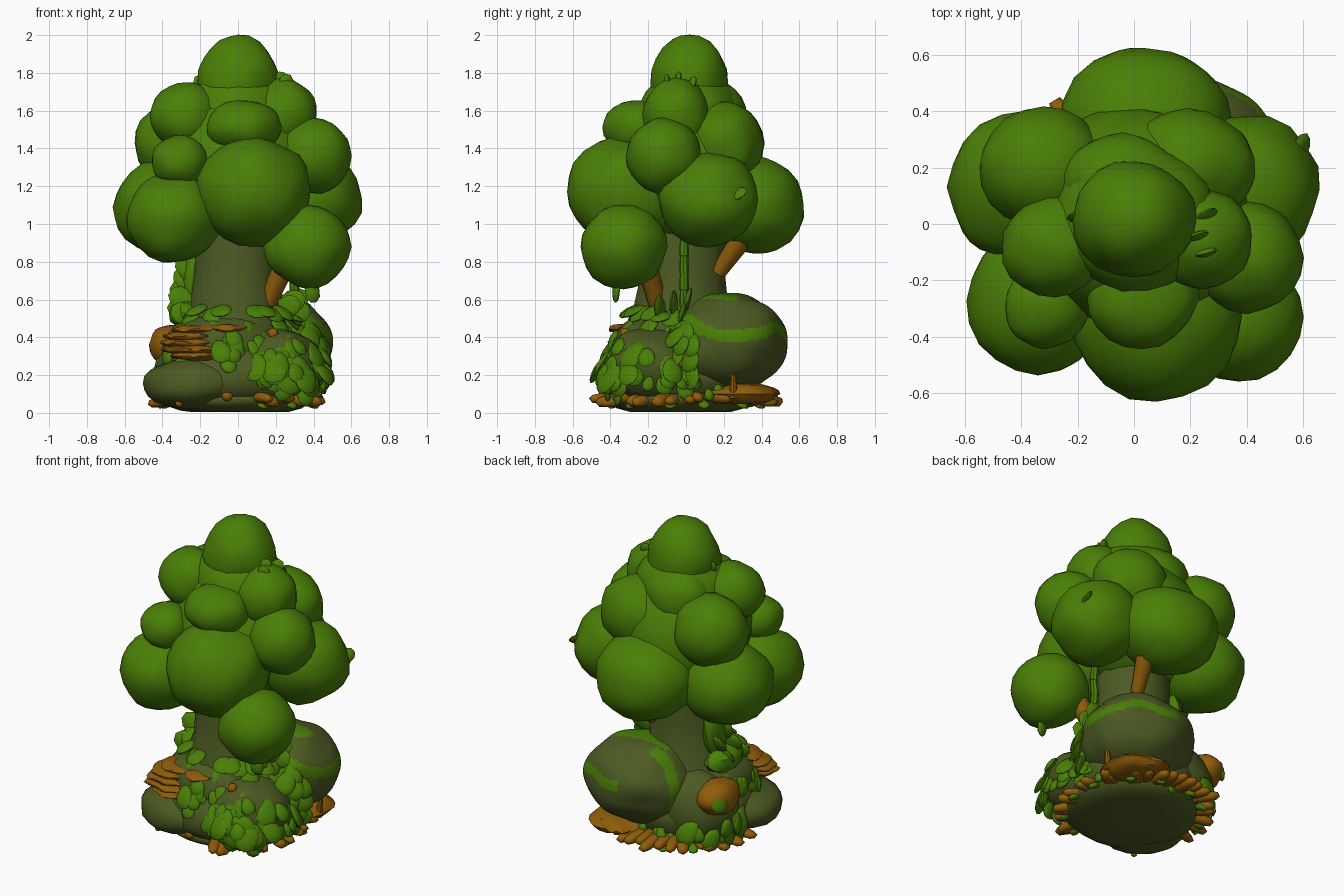
import bpy, bmesh, math, random
from mathutils import Vector, Matrix, noise
from mathutils.bvhtree import BVHTree

if "Cube" in bpy.data.objects:
    bpy.data.objects.remove(bpy.data.objects["Cube"])

random.seed(4)


def material(name, rgb):
    m = bpy.data.materials.new(name)
    m.diffuse_color = (*rgb, 1)
    m.use_nodes = True
    m.node_tree.nodes["Principled BSDF"].inputs["Base Color"].default_value = m.diffuse_color
    return m


GREEN = material("leaf green", (0.068, 0.212, 0.002))
OLIVE = material("mossy olive", (0.072, 0.101, 0.016))
ORANGE = material("fungus orange", (0.275, 0.108, 0.003))


def finish(name, bm, *mats, angle=40):
    """Turn a bmesh into a smooth shaded object."""
    bmesh.ops.recalc_face_normals(bm, faces=bm.faces)
    me = bpy.data.meshes.new(name)
    bm.to_mesh(me)
    bm.free()
    ob = bpy.data.objects.new(name, me)
    bpy.context.collection.objects.link(ob)
    for m in mats:
        me.materials.append(m)
    bpy.ops.object.select_all(action='DESELECT')
    bpy.context.view_layer.objects.active = ob
    ob.select_set(True)
    bpy.ops.object.shade_smooth_by_angle(angle=math.radians(angle))
    return ob


def blob(bm, c, r, sub=3, rough=0.05, floor=0.0):
    """Lumpy ellipsoid, flattened where it meets the floor."""
    c, r = Vector(c), Vector(r)
    for v in bmesh.ops.create_icosphere(bm, subdivisions=sub, radius=1)["verts"]:
        d = v.co.copy()
        k = 1 + rough * noise.noise(d * 1.6 + c * 9)
        v.co = Vector(c[i] + d[i] * r[i] * k for i in range(3))
        v.co.z = max(v.co.z, floor)


def frame(pos, along, normal):
    """Matrix with x along a direction and z near a normal."""
    x = Vector(along).normalized()
    y = Vector(normal).cross(x).normalized()
    z = x.cross(y)
    return Matrix.Translation(pos) @ Matrix((x, y, z)).transposed().to_4x4()


def leaf(bm, pos, along, normal, length, width, thick=0.018):
    """Plump pointed leaf starting at pos."""
    m = frame(pos, along, normal)
    for v in bmesh.ops.create_icosphere(bm, subdivisions=2, radius=1)["verts"]:
        t = (v.co.x + 1) / 2
        w = width * (0.75 + 0.5 * t)
        v.co = m @ Vector((t * length, v.co.y * w,
                           v.co.z * thick - 0.12 * length * t * t))
        v.co.z = max(v.co.z, 0.01)


def limb(bm, a, b, r1, r2, sides=8):
    """Tapered branch between two points."""
    a, b = Vector(a), Vector(b)
    m = frame((a + b) / 2, b - a, (0.13, 0.2, 1)) @ Matrix.Rotation(math.pi / 2, 4, 'Y')
    bmesh.ops.create_cone(bm, cap_ends=True, segments=sides, radius1=r1, radius2=r2,
                          depth=(b - a).length, matrix=m)


def root(bm, a, b, r):
    """Plump round-ended root between two points."""
    a, b = Vector(a), Vector(b)
    m = frame((a + b) / 2, b - a, (0.13, 0.2, 1))
    for v in bmesh.ops.create_icosphere(bm, subdivisions=2, radius=1)["verts"]:
        s = v.co.x
        k = max(1 - s * s, .04) ** -.25
        v.co = m @ Vector((s * (b - a).length / 2, v.co.y * r * k, v.co.z * r * k * .8))
        v.co.z = max(v.co.z, 0)


def polar(deg, r, z):
    a = math.radians(deg)
    return Vector((r * math.cos(a), r * math.sin(a), z))


# Canopy: overlapping round foliage clumps (x, y, z, rx, ry, rz)
clumps = {
    "canopy_core": (0, 0.02, 1.30, .41, .39, .42),
    "canopy_neck": (0, 0.02, 1.58, .29, .26, .24),
    "canopy_front": (.08, -.32, 1.17, .31, .31, .29),
    "canopy_low_front_right": (.37, -.33, .88, .23, .23, .22),
    "canopy_low_front_left": (-.34, -.27, 1.03, .25, .26, .24),
    "canopy_left": (-.38, .13, 1.09, .28, .27, .25),
    "canopy_right": (.39, .12, 1.13, .27, .27, .25),
    "canopy_back": (.04, .36, 1.10, .31, .27, .26),
    "canopy_mid_right": (.40, -.12, 1.36, .20, .20, .20),
    "canopy_mid_left": (-.32, .20, 1.43, .23, .21, .22),
    "canopy_mid_small": (-.31, -.29, 1.33, .15, .15, .14),
    "canopy_mid_front": (.03, -.26, 1.51, .20, .18, .15),
    "canopy_mid_back": (.19, .20, 1.42, .24, .21, .22),
    "canopy_upper_left": (-.28, -.08, 1.57, .19, .18, .18),
    "canopy_upper_right": (.24, -.05, 1.58, .18, .18, .19),
    "canopy_upper_back": (-.04, .14, 1.57, .22, .18, .2),
    "canopy_top": (0, .02, 1.75, .22, .21, .25),
}
for name, c in clumps.items():
    bm = bmesh.new()
    blob(bm, c[:3], c[3:], rough=0.08)
    finish(name, bm, GREEN)

# Small leaf tips poking out of the canopy
bm = bmesh.new()
for p, d in [((-.16, .02, 1.66), (-.4, 0, 1)), ((.21, -.05, 1.67), (.2, 0, 1)),
             ((.23, -.09, 1.66), (.3, -.2, 1)), ((.22, 0, 1.66), (.5, .3, 1)),
             ((.57, .2, 1.12), (.3, .8, .5)), ((.38, -.36, .72), (.2, -.2, -1))]:
    leaf(bm, p, d, (0.3, -1, 0.1), 0.14, 0.04)
finish("canopy_tips", bm, GREEN)

# Trunk: lathed from a radius profile, slightly lumpy
bm = bmesh.new()
rings = []
for z, r in [(.3, .33), (.48, .275), (.6, .245), (.75, .225), (.9, .22), (1.1, .2)]:
    ring = []
    for i in range(14):
        p = polar(i * 360 / 14, r, z)
        k = 1 + 0.08 * noise.noise(p * 5)
        ring.append(bm.verts.new((p.x * k - .01, p.y * k - .02, z)))
    rings.append(ring)
for lo, hi in zip(rings, rings[1:]):
    for i in range(14):
        j = (i + 1) % 14
        bm.faces.new((lo[i], lo[j], hi[j], hi[i]))
bm.faces.new(rings[-1])
bm.faces.new(rings[0][::-1])
finish("trunk", bm, OLIVE)

# Branch stubs
bm = bmesh.new()
limb(bm, (.15, -.15, .57), (.27, -.22, .84), .05, .06)
limb(bm, (.12, .17, .74), (.16, .30, .93), .04, .06)
finish("branch_stubs", bm, ORANGE, angle=60)

# Hanging vine
bm = bmesh.new()
for i in range(4):
    limb(bm, (.29 + .01 * (i % 2), -.01, .56 + i * .09),
         (.29 + .01 * ((i + 1) % 2), -.01, .66 + i * .09), .026, .022)
finish("hanging_vine", bm, GREEN)

# Rocks of the base
rocks = bmesh.new()
for c, r in [((0, -.04, .18), (.42, .42, .22)),
             ((-.21, -.19, .155), (.30, .29, .145)),
             ((-.06, -.07, .36), (.33, .33, .2)),
             ((.20, -.18, .25), (.25, .25, .2)),
             ((-.16, .14, .25), (.27, .22, .24))]:
    blob(rocks, c, r, rough=0.1, floor=0.012)
# Boulder at the back, with moss bands and a mossy crown
boulder = bmesh.new()
blob(boulder, (.16, .22, .375), (.34, .325, .265), sub=5, rough=0.08)
for f in boulder.faces:
    c = f.calc_center_median()
    wave = .03 * math.sin(c.y * 9 + c.x * 5) + .015 * math.sin(c.x * 23)
    band = abs(c.z - .45 - wave) < .032 and c.x > .12
    side = c.x < .02 and abs(c.y - .31 - wave) < .045 and c.z > .2
    f.material_index = int(band or side or (c.z > .595 + wave * .5 and c.y < .27))

# Surface lookup so that plants sit on the rocks
probe = rocks.copy()
blob(probe, (.16, .22, .375), (.34, .325, .265))
tree = BVHTree.FromBMesh(probe)
probe.free()


def surface(deg, z):
    far = polar(deg, 2, z)
    hit, n, _, _ = tree.ray_cast(far, Vector((-far.x, -far.y, 0)).normalized())
    return (hit, n) if hit else (polar(deg, .28, z), polar(deg, 1, 0))


finish("base_rocks", rocks, OLIVE)
finish("back_boulder", boulder, OLIVE, GREEN)

# Rounded underside slab
bm = bmesh.new()
blob(bm, (.0, -.03, .07), (.40, .39, .09), rough=.04, floor=.006)
finish("base_slab", bm, OLIVE)


def scatter(bm, count, a0, a1, z0, z1, size, tilt=.75):
    """Drooping leaves laid on the rock surface."""
    for _ in range(count):
        deg, z = random.uniform(a0, a1), random.uniform(z0, z1)
        p, n = surface(deg, z)
        side = Vector((-n.y, n.x, 0))
        along = Vector((0, 0, -1)) + n * random.uniform(.1, tilt) + side * random.uniform(-.9, .9)
        s = size * random.uniform(.75, 1.25)
        leaf(bm, p - n * .004, along, n + Vector((0, 0, .5)), s, s * .37, .02)


# Leaf cover on the rocks
bm = bmesh.new()
scatter(bm, 80, -78, 6, .24, .53, .15)     # dense front right cover
scatter(bm, 12, -60, 0, .14, .24, .11)     # lower fringe
scatter(bm, 20, -108, -72, .29, .52, .125)  # front middle
scatter(bm, 4, -140, -125, .26, .31, .13)  # under the front fungus
scatter(bm, 8, -150, -110, .46, .53, .11)  # above the front fungus
scatter(bm, 14, 130, 185, .15, .25, .14, .4)  # below the left fungus
scatter(bm, 22, 160, 215, .36, .54, .13, .4)  # beside the left fungus
scatter(bm, 12, 10, 125, .1, .16, .08)
finish("rock_leaves", bm, GREEN)

# Collar of leaves around the trunk foot
bm = bmesh.new()
for i in range(20):
    deg = 185 + i * 10 + random.uniform(-4, 4)
    out = polar(deg, 1, random.uniform(-.9, -.1))
    leaf(bm, polar(deg, .24, random.uniform(.5, .58)), out, (0, 0, 1), .14, .055)
finish("trunk_collar", bm, GREEN)

# Upright leafy shoots beside the trunk
bm = bmesh.new()
for deg, z, rise in [(175, .5, .5), (190, .55, .6), (165, .6, .5), (205, .5, .25),
                     (180, .62, 1.2), (170, .72, 1.6), (185, .68, 1.4), (-15, .52, .7),
                     (-30, .5, .6), (0, .55, .5), (-5, .5, .3)]:
    leaf(bm, polar(deg, .20, z), polar(deg, 1, rise), (0.1, -1, .3), .19, .06)
blob(bm, (-.24, .04, .72), (.06, .1, .2), sub=2, rough=.2)
blob(bm, (-.28, 0, .52), (.09, .16, .08), sub=2, rough=.2)
finish("trunk_shoots", bm, GREEN)

# Radiating roots at the foot, with small leaves tucked between them
bm, tucked = bmesh.new(), bmesh.new()
for i in range(27):
    deg = -77 + i * 9.8 + random.uniform(-3, 3)
    a, b = polar(deg, .28, .09), polar(deg + random.uniform(-7, 7), random.uniform(.49, .55),
                                       random.uniform(.045, .085))
    a.x, b.x = a.x * .9, b.x * .88
    root(bm, a, b, random.uniform(.034, .043))
    if i % 3 == 0:
        leaf(tucked, polar(deg + 5, .36, .06), polar(deg, 1, -.3), (0, 0, 1), .08, .03)
finish("foot_roots", bm, ORANGE, angle=60)
finish("tucked_leaves", tucked, GREEN)

# Broad root shelf and sprout at the back
bm = bmesh.new()
blob(bm, (.25, .30, .10), (.18, .19, .055), rough=.3)
limb(bm, (.40, .25, .08), (.42, .25, .21), .025, .012)
finish("root_shelf", bm, ORANGE)

# Shelf fungus on the front: plates stepping back up the slope
bm = bmesh.new()
for x, y, z, w in [(-.21, -.315, .30, .14), (-.24, -.31, .335, .165), (-.25, -.29, .37, .16),
                   (-.24, -.27, .405, .15), (-.20, -.25, .44, .14), (-.05, -.285, .445, .1)]:
    blob(bm, (x, y, z), (w, .125, .028), sub=3, rough=.25)
finish("front_fungus", bm, ORANGE)

# Round fungus on the left with a leaf, and small buttons
bm = bmesh.new()
blob(bm, polar(154, .40, .36), (.11, .16, .11), rough=.1)
for deg, z, r in [(-3, .27, .055), (-98, .09, .03), (-130, .05, .02), (-60, .42, .03)]:
    blob(bm, surface(deg, z)[0], (r, r, r), sub=2)
finish("button_fungi", bm, ORANGE)
bm = bmesh.new()
leaf(bm, polar(148, .48, .43), (-.4, .3, -.9), (-1, .5, .5), .13, .05)
finish("fungus_leaf", bm, GREEN)
